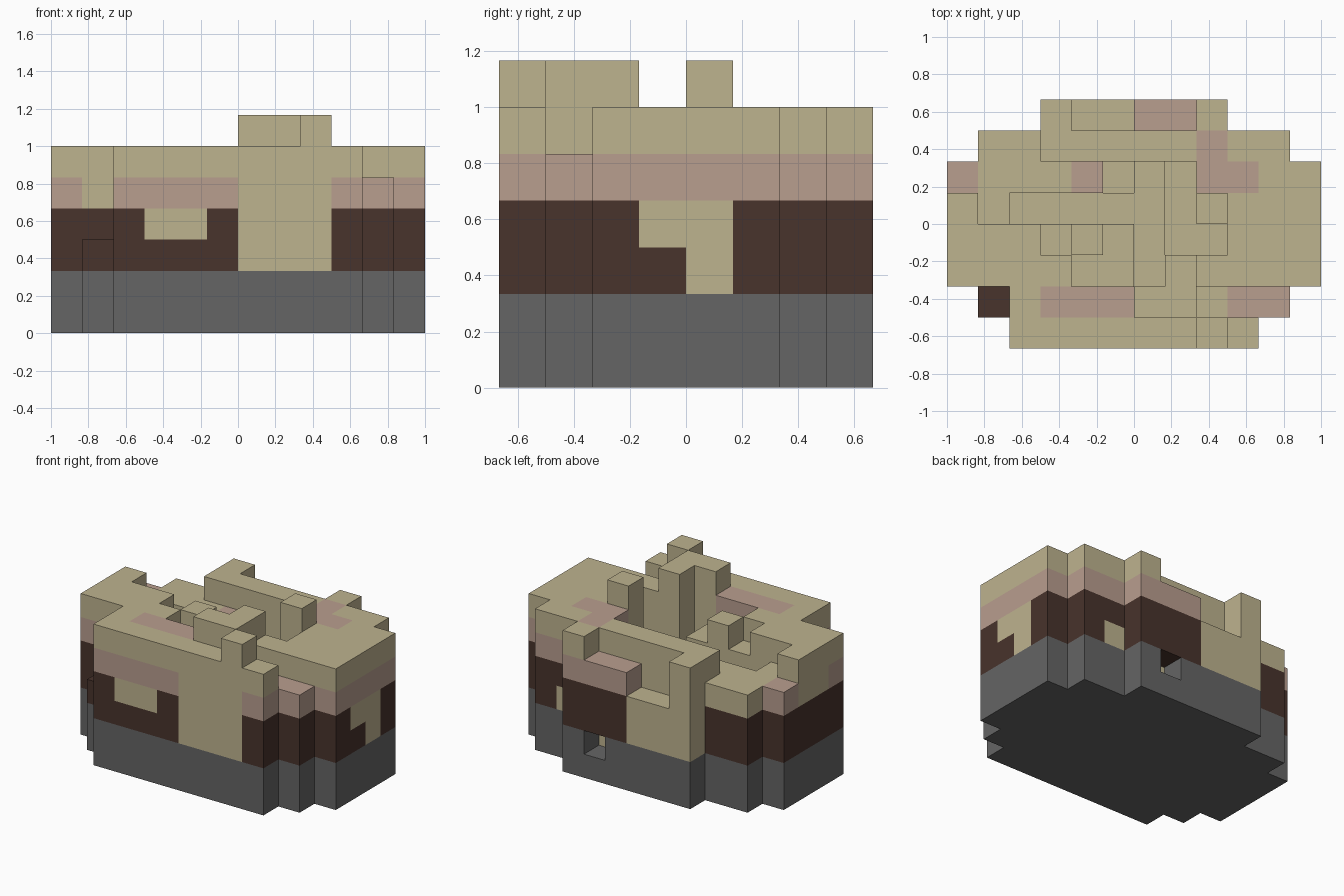
import bpy
import bmesh
from mathutils import Vector

cube = bpy.data.objects.get("Cube")
if cube:
    bpy.data.objects.remove(cube, do_unlink=True)

UNIT = 1 / 6            # edge length of one block
WIDTH, DEPTH, RIM = 12, 8, 6


def make_material(name, colour):
    mat = bpy.data.materials.new(name)
    mat.use_nodes = True
    mat.diffuse_color = (*colour, 1)
    mat.node_tree.nodes["Principled BSDF"].inputs["Base Color"].default_value = (*colour, 1)
    return mat


materials = {
    "grey": make_material("stone grey", (.13, .13, .13)),
    "brown": make_material("dark brown", (.065, .033, .025)),
    "pink": make_material("dusty pink", (.485, .342, .275)),
    "tan": make_material("sand tan", (.515, .451, .275)),
}
part_names = {"grey": "stone_base", "brown": "dark_wall",
              "pink": "pink_band", "tan": "sand_body"}

# How far each row of the footprint is cut back from the two sides
insets = [2, 1, 0, 0, 0, 0, 1, 3]
blocks = {}


def inside(x, y):
    return 0 <= y < DEPTH and insets[y] <= x < WIDTH - insets[y]


def is_outer(x, y):
    return not all(inside(x + i, y + j) for i in (-1, 0, 1) for j in (-1, 0, 1))


def span(value):
    """One index, or an inclusive (first, last) pair."""
    first, last = value if isinstance(value, tuple) else (value, value)
    return range(first, last + 1)


def paint(colour, xs, ys, zs):
    """Add or recolour blocks."""
    for x in span(xs):
        for y in span(ys):
            for z in span(zs):
                blocks[x, y, z] = colour


def lower(height, xs, ys):
    """Cut columns down to a height."""
    for x in span(xs):
        for y in span(ys):
            for z in range(height, RIM + 1):
                blocks.pop((x, y, z), None)


def layer_colour(x, y, z):
    if z < 2:
        return "grey"
    if is_outer(x, y) and z < RIM - 1:
        return "pink" if z == 4 else "brown"
    return "tan"


# Main layered body
for x in range(WIDTH):
    for y in range(DEPTH):
        if inside(x, y):
            for z in range(RIM):
                blocks[x, y, z] = layer_colour(x, y, z)

# Sand coloured breaks in the wall and band
front, back, left_side = 0, DEPTH - 1, WIDTH - 1
paint("tan", (6, 8), front, (2, 5))
paint("tan", (3, 4), front, 3)
paint("tan", left_side, (3, 4), 3)
paint("tan", left_side, 4, 2)
paint("tan", (3, 5), back, (2, 5))
paint("tan", 9, 6, 2)
paint("tan", (1, 2), 6, 4)
paint("tan", 1, (2, 5), 4)
paint("tan", 0, (3, 4), 4)

# Pink patches on the rim
paint("pink", (3, 5), 1, 5)
paint("pink", 8, (5, 6), 5)
paint("pink", 9, 5, 5)
paint("pink", 4, 5, 4)

# Broken outer edge
lower(3, 1, 1)
lower(5, (8, 10), 1)
lower(5, 0, 5)
lower(5, (1, 2), 6)
lower(4, (4, 5), back)
lower(5, (6, 7), back)

# Hollow middle with ledges, channels and a pit
lower(5, (1, 4), 5)
lower(5, 1, 4)
lower(4, (2, 6), 4)
lower(4, 6, (2, 5))
lower(5, 3, 3)
lower(5, 5, (2, 3))
lower(5, 4, 2)
lower(3, 5, 5)
lower(3, 7, (3, 5))
lower(3, 8, 3)

# Raised posts
paint("tan", 8, front, RIM)
paint("tan", (6, 7), 1, RIM)
paint("tan", 7, 2, RIM)
paint("tan", 8, 4, (3, RIM))

# Small drain opening at the back
blocks.pop((7, back, 1))
paint("tan", 7, 6, 1)


def build_part(colour):
    """Mesh of the exposed block faces of one colour."""
    bm = bmesh.new()
    offset = Vector((WIDTH / 2, DEPTH / 2, 0))
    for cell, block_colour in blocks.items():
        if block_colour != colour:
            continue
        centre = Vector(cell) + Vector((.5, .5, .5)) - offset
        for axis in range(3):
            for sign in (-1, 1):
                normal = Vector((0, 0, 0))
                normal[axis] = sign
                if tuple(int(c + n) for c, n in zip(cell, normal)) in blocks:
                    continue
                u = Vector((0, 0, 0))
                u[(axis + 1) % 3] = .5
                v = normal.cross(u)
                corners = (-u - v, u - v, u + v, v - u)
                bm.faces.new([bm.verts.new((centre + normal / 2 + c) * UNIT)
                              for c in corners])
    bmesh.ops.remove_doubles(bm, verts=bm.verts, dist=.001)
    bmesh.ops.dissolve_limit(bm, angle_limit=.01, verts=bm.verts, edges=bm.edges)
    mesh = bpy.data.meshes.new(part_names[colour])
    bm.to_mesh(mesh)
    bm.free()
    mesh.materials.append(materials[colour])
    bpy.context.collection.objects.link(bpy.data.objects.new(part_names[colour], mesh))


for colour in materials:
    build_part(colour)
